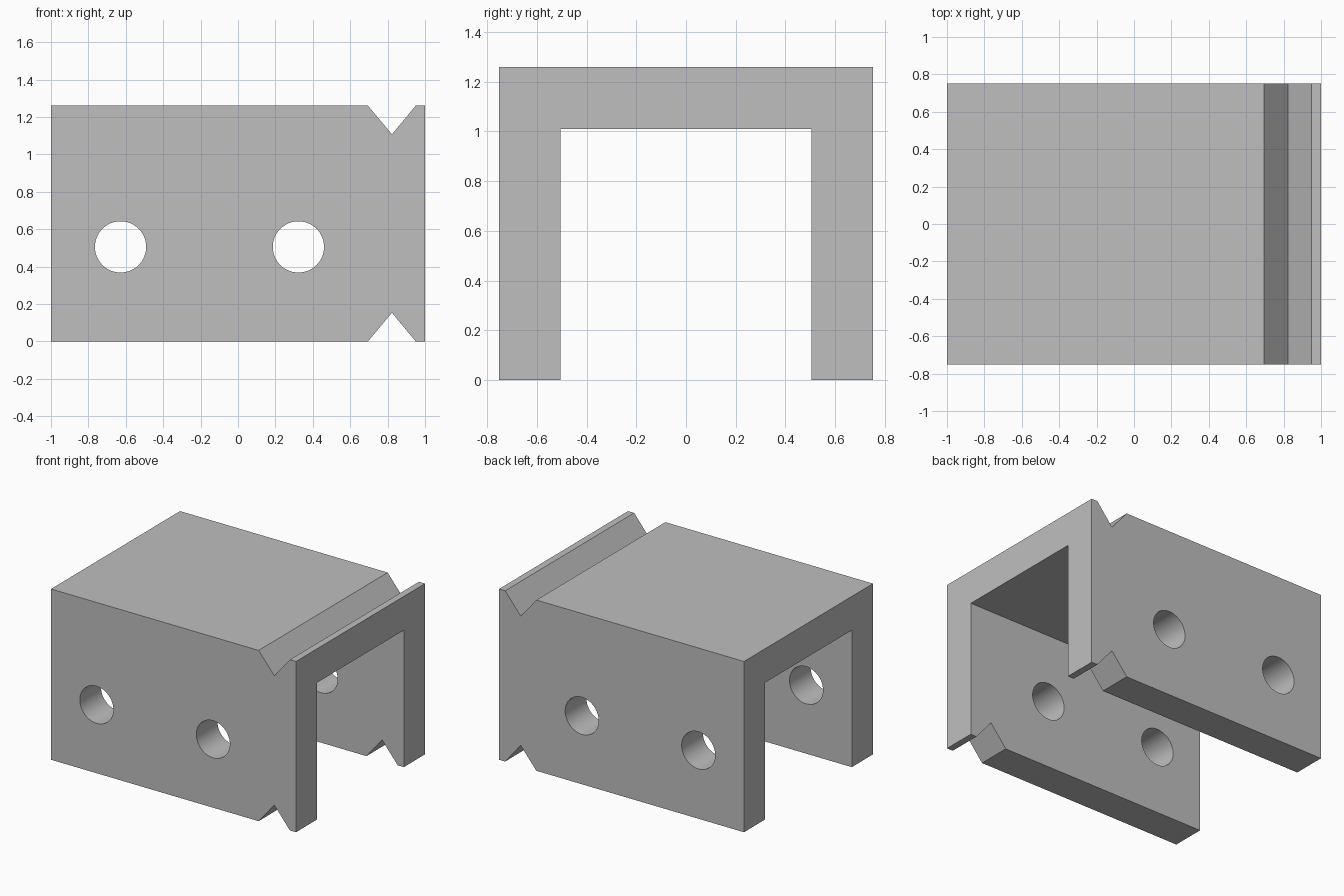
import bpy
import bmesh
from math import pi
from mathutils import Matrix

if "Cube" in bpy.data.objects:
    bpy.data.objects.remove(bpy.data.objects["Cube"], do_unlink=True)

HEIGHT, HALF_DEPTH = 1.26, 0.752
INNER_HALF, INNER_TOP = 0.505, 1.01
HOLE_RADIUS, HOLE_Z = 0.137, 0.505

grey = bpy.data.materials.new("plain grey")
grey.use_nodes = True
grey.diffuse_color = (0.52, 0.52, 0.52, 1)
grey.node_tree.nodes["Principled BSDF"].inputs["Base Color"].default_value = grey.diffuse_color


def add_object(name, bm):
    bmesh.ops.recalc_face_normals(bm, faces=bm.faces)
    mesh = bpy.data.meshes.new(name)
    bm.to_mesh(mesh)
    bm.free()
    mesh.materials.append(grey)
    obj = bpy.data.objects.new(name, mesh)
    bpy.context.collection.objects.link(obj)
    return obj


def cut(target, cutter):
    cutter.hide_render = True
    mod = target.modifiers.new(cutter.name, 'BOOLEAN')
    mod.operation = 'DIFFERENCE'
    mod.solver = 'EXACT'
    mod.object = cutter
    bpy.context.view_layer.objects.active = target
    bpy.ops.object.modifier_apply(modifier=mod.name)
    bpy.data.objects.remove(cutter, do_unlink=True)


# Block with V notches along its top and bottom edges, extruded front to back
side_profile = [(-1, 0), (0.695, 0), (0.823, 0.153), (0.95, 0), (1, 0),
                (1, HEIGHT), (0.95, HEIGHT), (0.823, HEIGHT - 0.153),
                (0.695, HEIGHT), (-1, HEIGHT)]
bm = bmesh.new()
face = bm.faces.new([bm.verts.new((x, -HALF_DEPTH, z)) for x, z in side_profile])
swept = bmesh.ops.extrude_face_region(bm, geom=[face], use_keep_orig=True)
moved = [v for v in swept["geom"] if isinstance(v, bmesh.types.BMVert)]
bmesh.ops.translate(bm, verts=moved, vec=(0, 2 * HALF_DEPTH, 0))
bracket = add_object("channel_bracket", bm)

# Open channel running the full length underneath
bm = bmesh.new()
bmesh.ops.create_cube(bm, size=1, matrix=Matrix.Translation((0, 0, INNER_TOP - 1))
                      @ Matrix.Diagonal((3, 2 * INNER_HALF, 2, 1)))
cut(bracket, add_object("channel_cutter", bm))

# Round holes through both side walls
for x in (-0.628, 0.323):
    bm = bmesh.new()
    bmesh.ops.create_cone(bm, cap_ends=True, segments=64, radius1=HOLE_RADIUS,
                          radius2=HOLE_RADIUS, depth=3,
                          matrix=Matrix.Translation((x, 0, HOLE_Z))
                          @ Matrix.Rotation(pi / 2, 4, 'X'))
    cut(bracket, add_object("hole_cutter", bm))

# Smooth hole walls, sharp edges elsewhere
bpy.ops.object.select_all(action='DESELECT')
bracket.select_set(True)
bpy.context.view_layer.objects.active = bracket
bpy.ops.object.shade_smooth_by_angle(angle=pi / 6)
